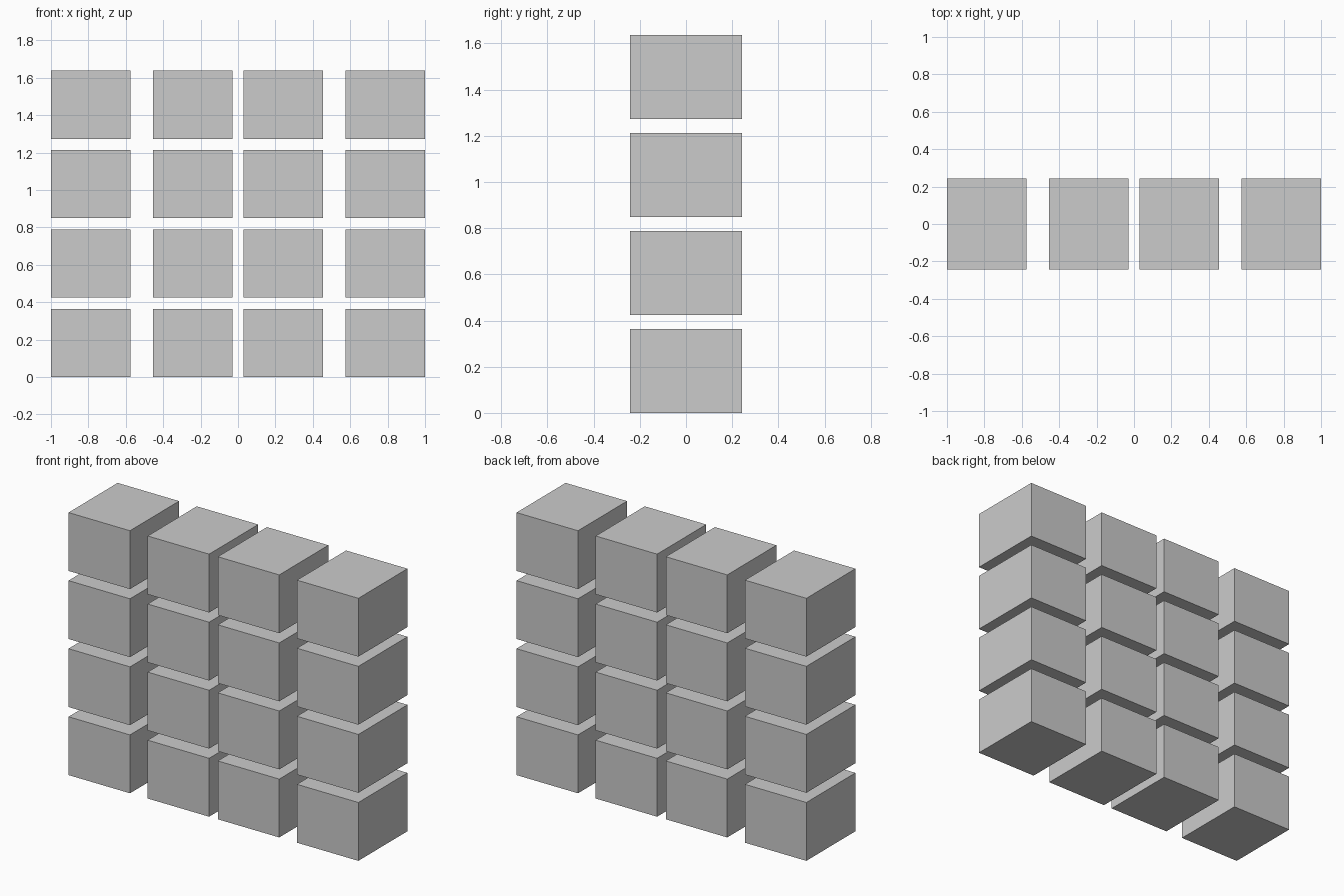
import bpy

if "Cube" in bpy.data.objects:
    bpy.data.objects.remove(bpy.data.objects["Cube"])

WIDTH, DEPTH, HEIGHT = 0.424, 0.484, 0.364
COLUMNS = (-0.788, -0.242, 0.242, 0.788)   # paired columns, wider aisle between outer pairs
ROW_PITCH = 0.4245


def block(name, x, z):
    bpy.ops.mesh.primitive_cube_add(size=1, location=(x, 0, z))
    obj = bpy.context.object
    obj.name = name
    obj.scale = (WIDTH, DEPTH, HEIGHT)
    bpy.ops.object.transform_apply(location=False, rotation=False, scale=True)
    return obj


# Wall of separate blocks: four rows by four columns
for row in range(4):
    for col, x in enumerate(COLUMNS):
        block(f"block_row{row + 1}_column{col + 1}", x, HEIGHT / 2 + row * ROW_PITCH)
